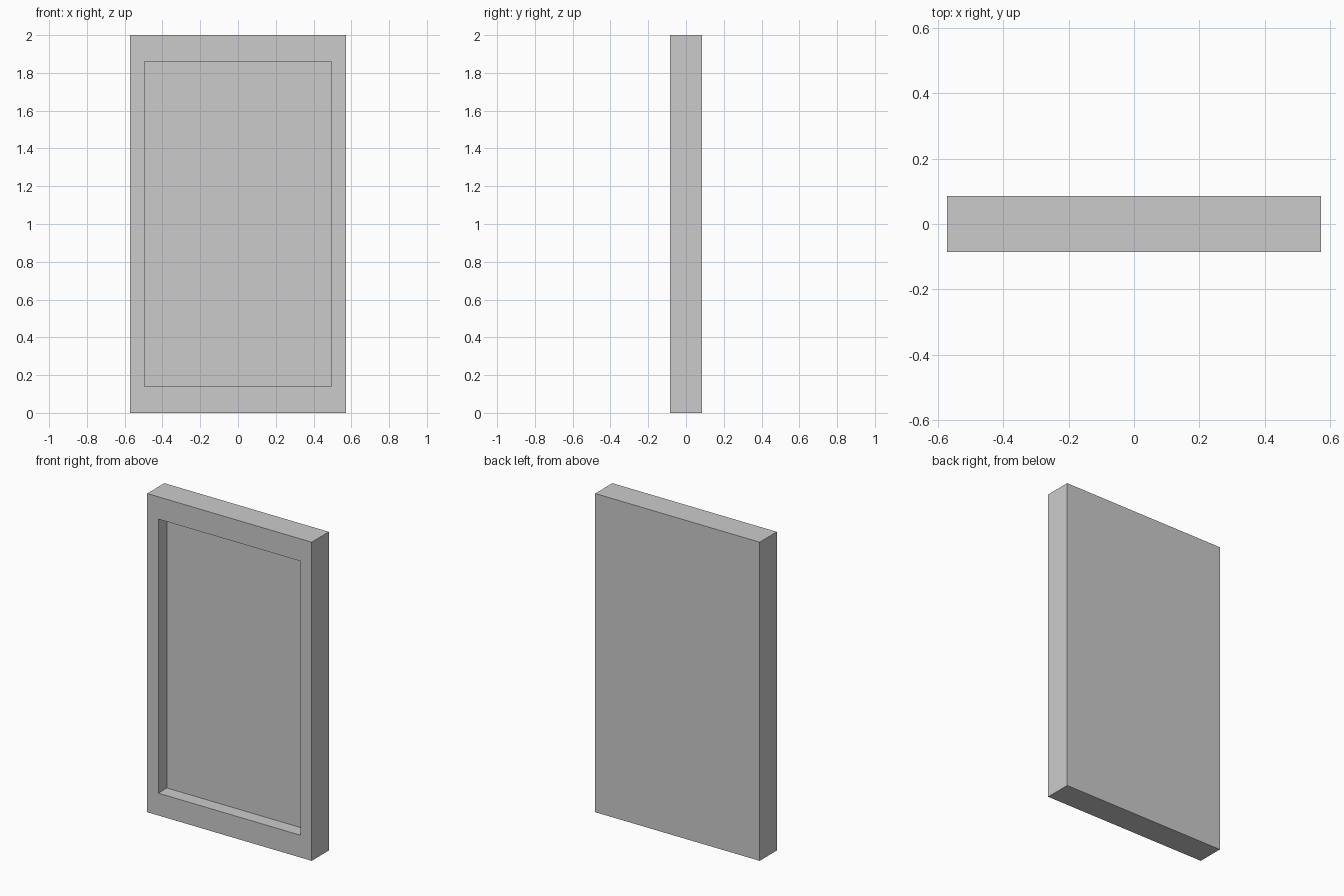
import bpy, bmesh
from mathutils import Vector

if "Cube" in bpy.data.objects:
    bpy.data.objects.remove(bpy.data.objects["Cube"])

W, D, H = 1.142, 0.17, 2.0      # outer slab
BORDER_X, BORDER_Z = 0.077, 0.14  # frame border widths
RECESS = 0.085                  # recess depth

# Slab
bm = bmesh.new()
bmesh.ops.create_cube(bm, size=1)
bmesh.ops.scale(bm, vec=(W, D, H), verts=bm.verts)
bmesh.ops.translate(bm, vec=(0, 0, H / 2), verts=bm.verts)

# Recessed front panel: inset the front face, then extrude it inward
bm.normal_update()
front = next(f for f in bm.faces if f.normal.y < -0.9)
bmesh.ops.inset_region(bm, faces=[front], thickness=0.05)
sx, sz = W / 2 - BORDER_X, H / 2 - BORDER_Z
for v in front.verts:
    v.co.x = sx if v.co.x > 0 else -sx
    v.co.z = H / 2 + (sz if v.co.z > H / 2 else -sz)
panel = bmesh.ops.extrude_discrete_faces(bm, faces=[front])["faces"][0]
bmesh.ops.translate(bm, vec=Vector((0, RECESS, 0)), verts=panel.verts)
bmesh.ops.recalc_face_normals(bm, faces=bm.faces)

mesh = bpy.data.meshes.new("framed_panel")
bm.to_mesh(mesh)
bm.free()
bpy.context.collection.objects.link(bpy.data.objects.new("framed_panel", mesh))
